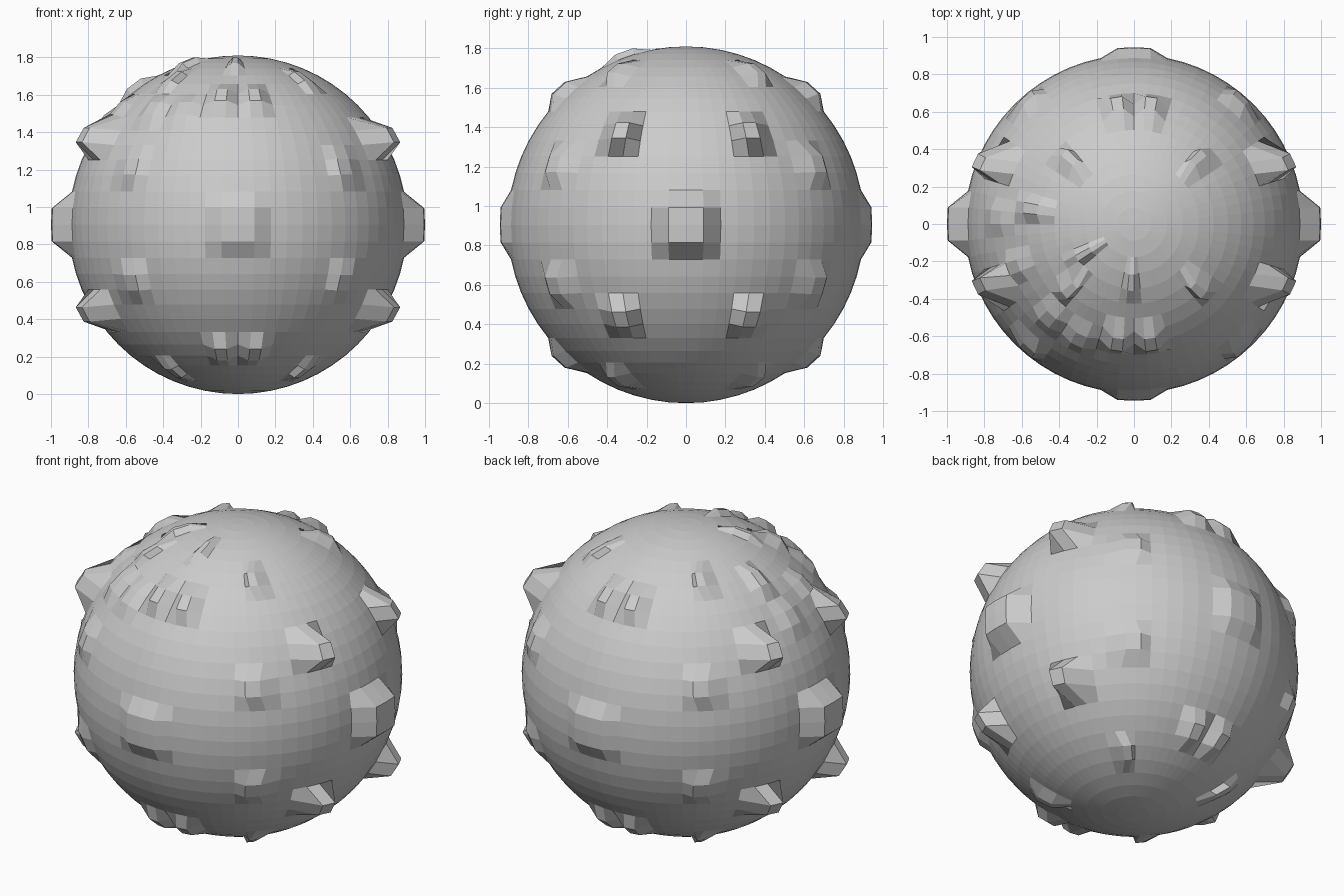
import bpy, bmesh, math
from mathutils import Vector

default = bpy.data.objects.get("Cube")
if default:
    bpy.data.objects.remove(default, do_unlink=True)

RADIUS = 0.905
STEP = math.pi / 32          # one segment or ring of the sphere

# Sphere with its poles up and down
bm = bmesh.new()
bmesh.ops.create_uvsphere(bm, u_segments=64, v_segments=32, radius=RADIUS)

# Bumps repeated in all eight octants: segments from the x axis, rings from the equator, push
mirrored_bumps = [
    ((0, 1), (0, 1), (0.095, 0, 0)),         # side bosses
    ((15, 16), (0, 1), (0, 0.04, 0)),        # front and back bosses
    ((4, 5), (5, 6), (0.13, 0, 0.015)),      # side spikes
    ((14, 15), (8, 9), (0, 0.045, 0.025)),   # paired studs
    ((7, 8), (10, 11), (0, 0.045, 0.02)),    # upper diagonal studs
    ((8, 9), (3, 4), (0, 0.045, 0.005)),     # lower diagonal studs
]

# Extra bumps on the upper front right: segments from -x towards -y, rings, height
extra_bumps = [
    ((-2, -1), (9, 10), 0.035),
    ((-1, 0), (6, 7), 0.02),
    ((3, 4), (7, 8), 0.025),
    ((8, 9), (7, 8), 0.025),
    ((11, 12), (7, 8), 0.025),
    ((5, 6), (12, 13), 0.03),
    ((15, 16), (12, 13), 0.03),
]


def inside(value, span):
    return span[0] <= value <= span[1]


def push_for(co):
    """Total push of one sphere vertex."""
    ring = round(math.asin(max(-1, min(1, co.z / RADIUS))) / STEP)
    folded = round(math.atan2(abs(co.y), abs(co.x)) / STEP)
    around = round(math.atan2(-co.y, -co.x) / STEP)
    total = Vector()
    for segs, rings, push in mirrored_bumps:
        if inside(folded, segs) and inside(abs(ring), rings):
            total += Vector([math.copysign(p, c) for p, c in zip(push, co)])
    for segs, rings, height in extra_bumps:
        if inside(around, segs) and inside(ring, rings):
            total += co.normalized() * height
    return total


for vert in bm.verts:
    vert.co += push_for(vert.co.copy())
bmesh.ops.translate(bm, verts=bm.verts, vec=(0, 0, RADIUS))
bmesh.ops.recalc_face_normals(bm, faces=bm.faces)

mesh = bpy.data.meshes.new("studded_sphere")
bm.to_mesh(mesh)
bm.free()
sphere = bpy.data.objects.new("studded_sphere", mesh)
bpy.context.collection.objects.link(sphere)

# Plain grey
grey = bpy.data.materials.new("light_grey")
grey.use_nodes = True
colour = (0.6, 0.6, 0.6, 1)
grey.diffuse_color = colour
grey.node_tree.nodes["Principled BSDF"].inputs["Base Color"].default_value = colour
mesh.materials.append(grey)
